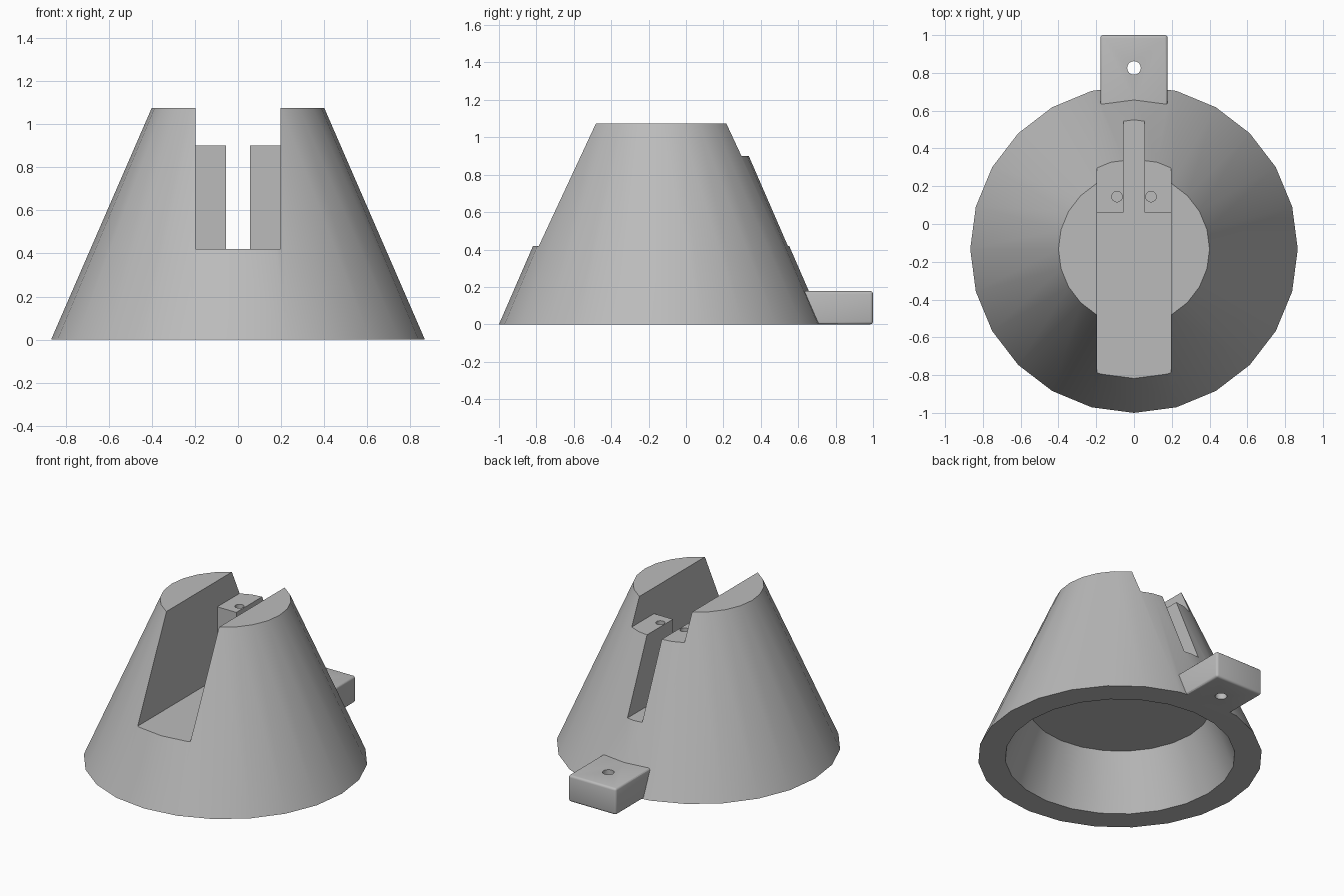
import bpy
from math import radians

cube = bpy.data.objects.get("Cube")
if cube:
    bpy.data.objects.remove(cube, do_unlink=True)

CY = -0.133          # cone axis position along y
HEIGHT = 1.075
SLOT_FLOOR = 0.42

grey = bpy.data.materials.new("plain grey")
grey.use_nodes = True
grey.diffuse_color = (0.5, 0.5, 0.5, 1)
grey.node_tree.nodes["Principled BSDF"].inputs["Base Color"].default_value = (0.5, 0.5, 0.5, 1)


def frustum(name, r1, r2, z0, z1, x=0, y=CY, sides=24):
    bpy.ops.mesh.primitive_cone_add(vertices=sides, radius1=r1, radius2=r2,
                                    depth=z1 - z0, location=(x, y, (z0 + z1) / 2))
    ob = bpy.context.object
    ob.name = name
    return ob


def box(name, x, y, z):
    """Box from (min, max) ranges."""
    ranges = (x, y, z)
    bpy.ops.mesh.primitive_cube_add(size=1, location=[(a + b) / 2 for a, b in ranges])
    ob = bpy.context.object
    ob.name = name
    ob.scale = [b - a for a, b in ranges]
    bpy.ops.object.transform_apply(location=False, rotation=False, scale=True)
    return ob


def apply(ob, mod):
    bpy.context.view_layer.objects.active = ob
    bpy.ops.object.modifier_apply(modifier=mod.name)


def combine(ob, other, operation="DIFFERENCE"):
    mod = ob.modifiers.new("combine", "BOOLEAN")
    mod.operation = operation
    mod.solver = "EXACT"
    mod.object = other
    apply(ob, mod)
    bpy.data.objects.remove(other, do_unlink=True)


# Tapered body with a mounting tab at the back
body = frustum("cone_body", 0.867, 0.4, 0, HEIGHT)
tab = box("mounting_tab", (-0.178, 0.178), (0.62, 1.0), (0, 0.178))
bevel = tab.modifiers.new("rounding", "BEVEL")
bevel.width = 0.015
bevel.segments = 3
apply(tab, bevel)
combine(body, tab, "UNION")

# Hollow underside
combine(body, frustum("underside_hollow", 0.704, 0.56, -0.005, 0.36))

# Wide front slot, lowered rear block and narrow rear slot
combine(body, box("front_slot", (-0.196, 0.196), (-1.2, 0.06), (SLOT_FLOOR, 1.3)))
combine(body, box("rear_step", (-0.196, 0.196), (0.0, 1.2), (0.9, 1.3)))
combine(body, box("rear_slot", (-0.055, 0.055), (0.0, 1.2), (SLOT_FLOOR, 1.2)))

# Screw holes in the rear block and in the tab
for x in (-0.09, 0.09):
    combine(body, frustum("block_hole", 0.028, 0.028, 0.65, 1.0, x, 0.145))
combine(body, frustum("tab_hole", 0.036, 0.036, -0.1, 0.3, 0, 0.826))

# Finish
body.data.materials.clear()
body.data.materials.append(grey)
for face in body.data.polygons:
    face.material_index = 0
bpy.ops.object.select_all(action="DESELECT")
body.select_set(True)
bpy.context.view_layer.objects.active = body
bpy.ops.object.shade_smooth_by_angle(angle=radians(30))
